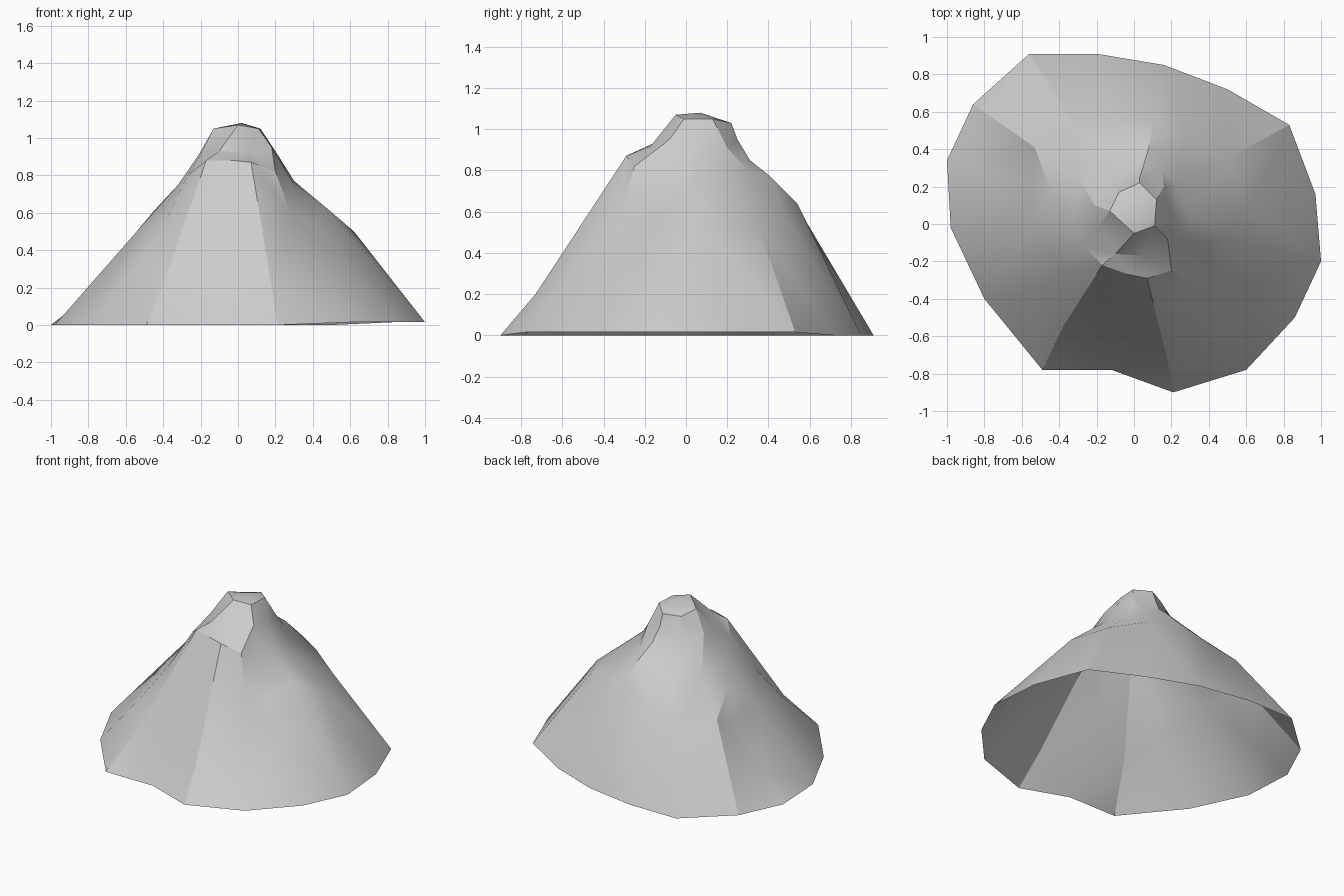
import bpy
import bmesh
from mathutils import Vector
from mathutils.geometry import delaunay_2d_cdt

# Remove the default cube only
default_cube = bpy.data.objects.get("Cube")
if default_cube:
    bpy.data.objects.remove(default_cube, do_unlink=True)


def make_material(name, colour):
    material = bpy.data.materials.new(name)
    material.use_nodes = True
    material.diffuse_color = colour
    shader = material.node_tree.nodes["Principled BSDF"]
    shader.inputs["Base Color"].default_value = colour
    shader.inputs["Roughness"].default_value = 0.8
    return material


# Terrain is collected as survey points joined by break lines
survey_points = []
break_lines = []


def add_point(point):
    """Store a survey point once and return its index."""
    point = Vector(point)
    if point not in survey_points:
        survey_points.append(point)
    return survey_points.index(point)


def add_line(points, closed=False):
    """Store a crease that the surface must follow."""
    indices = [add_point(point) for point in points]
    break_lines.extend(zip(indices, indices[1:]))
    if closed:
        break_lines.append((indices[-1], indices[0]))


# Foot of the mountain, named by compass direction
foot = {
    "south": (.21, -.9), "south_south_east": (.6, -.78),
    "south_east": (.86, -.5), "east": (1, -.2),
    "east_north_east": (.97, .16), "north_east": (.83, .53),
    "north_north_east": (.5, .72), "north": (.16, .85),
    "north_back": (-.2, .91), "north_north_west": (-.56, .91),
    "north_west": (-.86, .64), "west_north_west": (-1, .34),
    "west": (-.98, -.02), "south_west": (-.8, -.4),
    "south_south_west": (-.49, -.78), "south_front": (-.12, -.78),
}
# The eastern side of the foot lies slightly higher
foot = {name: (x, y, 0.015 if x > 0.5 else 0) for name, (x, y) in foot.items()}
add_line(foot.values(), closed=True)

# Ridges and spurs running from the upper slopes down to the foot
ridges = {
    "south": [(.07, -.29, .87), (.18, -.73, .2)],
    "south_front": [(-.03, -.27, .88), (-.1, -.5, .47)],
    "south_south_west": [(-.17, -.22, .88), (-.38, -.55, .27)],
    "south_west": [(-.27, -.12, .8), (-.38, -.24, .57), (-.52, -.36, .35)],
    "west": [(-.32, .02, .75), (-.55, .01, .49)],
    "north_west": [(-.3, .25, .7), (-.53, .41, .5)],
    "north_north_west": [(-.15, .36, .75), (-.36, .59, .5)],
    "north_back": [(-.15, .36, .75), (-.13, .59, .54)],
    "north": [(.05, .31, .85), (.08, .41, .77), (.1, .54, .64)],
    "north_north_east": [(.15, .3, .8), (.28, .47, .6)],
    "north_east": [(.22, .2, .78), (.5, .35, .53)],
    "east_north_east": [(.3, .05, .77), (.62, .11, .5)],
    "east": [(.3, -.05, .75), (.48, -.07, .62)],
    "south_east": [(.3, -.15, .71), (.4, -.22, .53), (.55, -.33, .37)],
    "south_south_east": [(.2, -.25, .82), (.28, -.32, .6)],
}
for name, path in ridges.items():
    add_line(path + [foot[name]])

# Shelf on the front face below the summit
add_line([(-.27, -.12, .8), (-.17, -.22, .88), (-.03, -.27, .88),
          (.07, -.29, .87), (.2, -.25, .82), (.3, -.15, .71)])

# Gully cut into the west flank
add_line([(-.45, .18, .61), (-.55, .23, .43), (-.82, .28, .14)])

# Neck around the summit, where the slope steepens
add_line([(-.1, -.16, .93), (.06, -.17, .92), (.18, -.08, .95),
          (.2, .06, .93), (.16, .2, .91), (.03, .25, .95),
          (-.12, .24, .87), (-.21, .1, .91), (-.2, -.03, .91)], closed=True)

# Rounded summit
add_line([(0, -.05, 1.07), (.11, -.01, 1.05), (.12, .13, 1.05),
          (.03, .22, 1.03), (-.08, .17, 1.02), (-.13, .07, 1.05)], closed=True)
add_point((.02, .07, 1.08))

# Triangulate the survey in plan, then lift every vertex to its height
plan = [point.xy for point in survey_points]
corners, _, triangles, sources, _, _ = delaunay_2d_cdt(plan, break_lines, [], 1, 1e-5)


def height_at(corner, source):
    if source:
        return survey_points[source[0]].z
    return min(survey_points, key=lambda p: (p.xy - corner).length).z


terrain = bmesh.new()
vertices = [terrain.verts.new((c.x, c.y, height_at(c, s)))
            for c, s in zip(corners, sources)]
for triangle in triangles:
    terrain.faces.new([vertices[i] for i in triangle])

# Make every face look upward and leave the underside open
terrain.normal_update()
for face in terrain.faces:
    if face.normal.z < 0:
        face.normal_flip()

mesh = bpy.data.meshes.new("mountain")
terrain.to_mesh(mesh)
terrain.free()
mesh.materials.append(make_material("stone_grey", (0.6, 0.6, 0.6, 1)))
mountain = bpy.data.objects.new("mountain", mesh)
bpy.context.collection.objects.link(mountain)

# Soft slopes with crisp ridges
bpy.context.view_layer.objects.active = mountain
mountain.select_set(True)
bpy.ops.object.shade_smooth_by_angle(angle=0.45)
